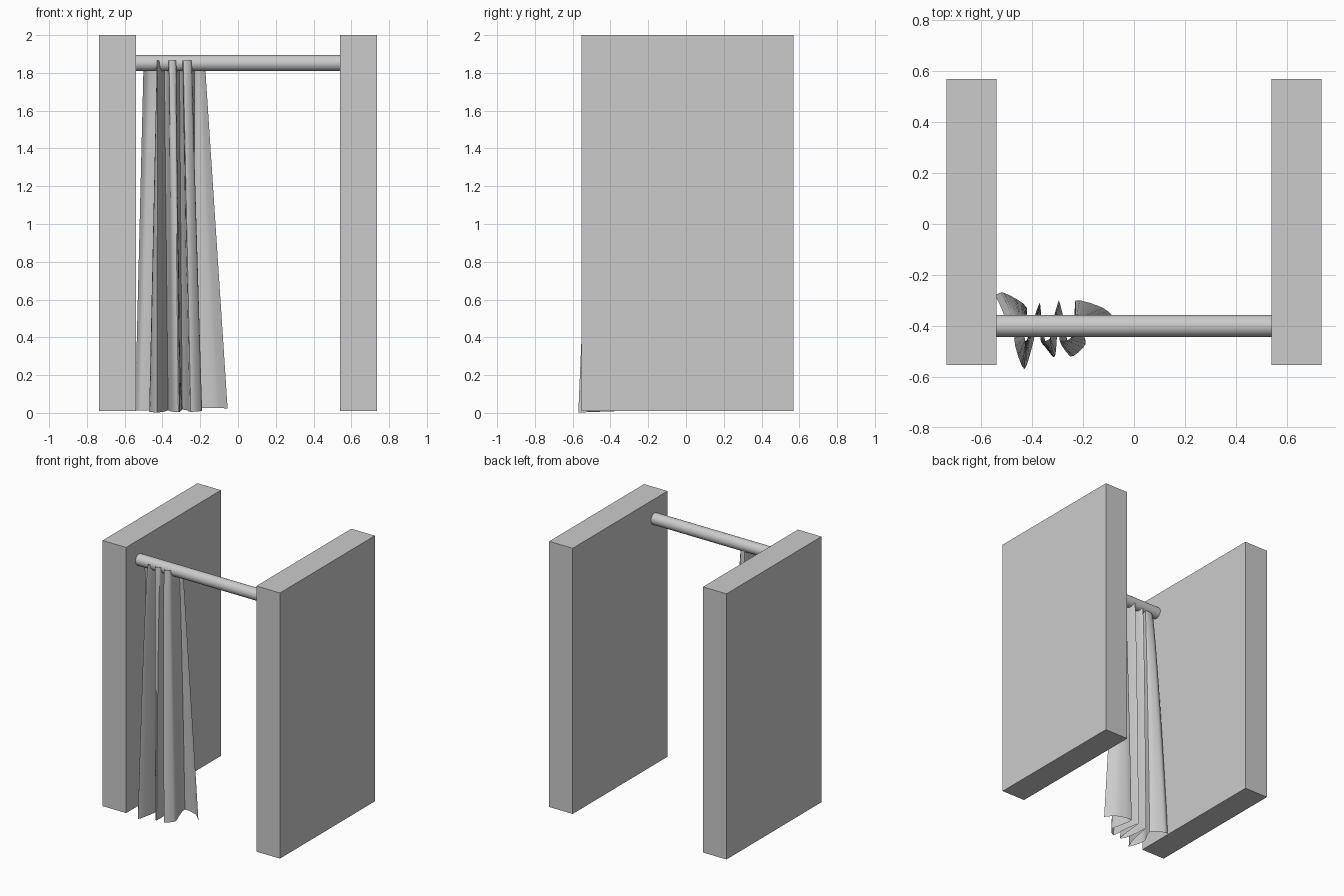
import bpy, math
from mathutils import Vector
from mathutils.geometry import interpolate_bezier

if "Cube" in bpy.data.objects:
    bpy.data.objects.remove(bpy.data.objects["Cube"])


def box(name, x0, x1, y0, y1, z0, z1):
    bpy.ops.mesh.primitive_cube_add(size=1, location=((x0 + x1) / 2, (y0 + y1) / 2, (z0 + z1) / 2))
    ob = bpy.context.object
    ob.name = name
    ob.scale = (x1 - x0, y1 - y0, z1 - z0)
    bpy.ops.object.transform_apply(location=False, rotation=False, scale=True)


# side walls
for name, s in (("left_wall", -1), ("right_wall", 1)):
    box(name, *sorted((s * 0.54, s * 0.735)), -0.553, 0.57, 0.01, 2.0)

# curtain rod between the walls
bpy.ops.mesh.primitive_cylinder_add(vertices=32, radius=0.043, depth=1.08,
                                    location=(0, -0.40, 1.852), rotation=(0, math.pi / 2, 0))
bpy.context.object.name = "curtain_rod"
bpy.ops.object.shade_smooth_by_angle(angle=math.radians(40))

# curtain: pleat outline (x, y) at the rod and at the floor
top = [(-.50, -.40), (-.47, -.38), (-.42, -.38), (-.43, -.43), (-.425, -.46), (-.41, -.43),
       (-.39, -.37), (-.37, -.41), (-.365, -.46), (-.33, -.45), (-.325, -.41), (-.31, -.36),
       (-.295, -.41), (-.29, -.46), (-.25, -.45), (-.24, -.41), (-.23, -.37), (-.20, -.37), (-.175, -.40)]
hem = [(-.545, -.28), (-.51, -.27), (-.42, -.33), (-.47, -.45), (-.43, -.57), (-.39, -.44),
       (-.37, -.31), (-.36, -.40), (-.34, -.49), (-.31, -.52), (-.30, -.40), (-.295, -.30),
       (-.27, -.40), (-.25, -.52), (-.19, -.47), (-.21, -.40), (-.23, -.30), (-.12, -.33), (-.055, -.39)]


def soften(pts, steps=4, pull=0.12):
    """Slightly rounded path through the points."""
    p = [Vector((x, y, 0)) for x, y in pts]
    out = [p[0]]
    for i in range(len(p) - 1):
        a, b = p[i], p[i + 1]
        ta = (b - p[max(i - 1, 0)]) * pull
        tb = (p[min(i + 2, len(p) - 1)] - a) * pull
        out += interpolate_bezier(a, a + ta, b - tb, b, steps + 1)[1:]
    return out


upper, lower = soften(top), soften(hem)
n, rows = len(upper), 24
verts = []
for r in range(rows + 1):
    t = r / rows
    for a, b in zip(upper, lower):
        # front pleats peak above the rod line, the hem is slightly uneven
        z_top = 1.865 if a.y < -0.44 else 1.85
        z_hem = 0.002 + 0.035 * max(0, (b.y + 0.57) / 0.3) * max(0.3, (b.x + 0.54) / 0.48)
        verts.append((a.x + (b.x - a.x) * t, a.y + (b.y - a.y) * t ** 0.7, z_top + (z_hem - z_top) * t))
faces = [(r * n + i, (r + 1) * n + i, (r + 1) * n + i + 1, r * n + i + 1)
         for r in range(rows) for i in range(n - 1)]
mesh = bpy.data.meshes.new("curtain")
mesh.from_pydata(verts, [], faces)
curtain = bpy.data.objects.new("curtain", mesh)
bpy.context.collection.objects.link(curtain)
bpy.ops.object.select_all(action='DESELECT')
curtain.select_set(True)
bpy.context.view_layer.objects.active = curtain
bpy.ops.object.shade_smooth_by_angle(angle=math.radians(40))
